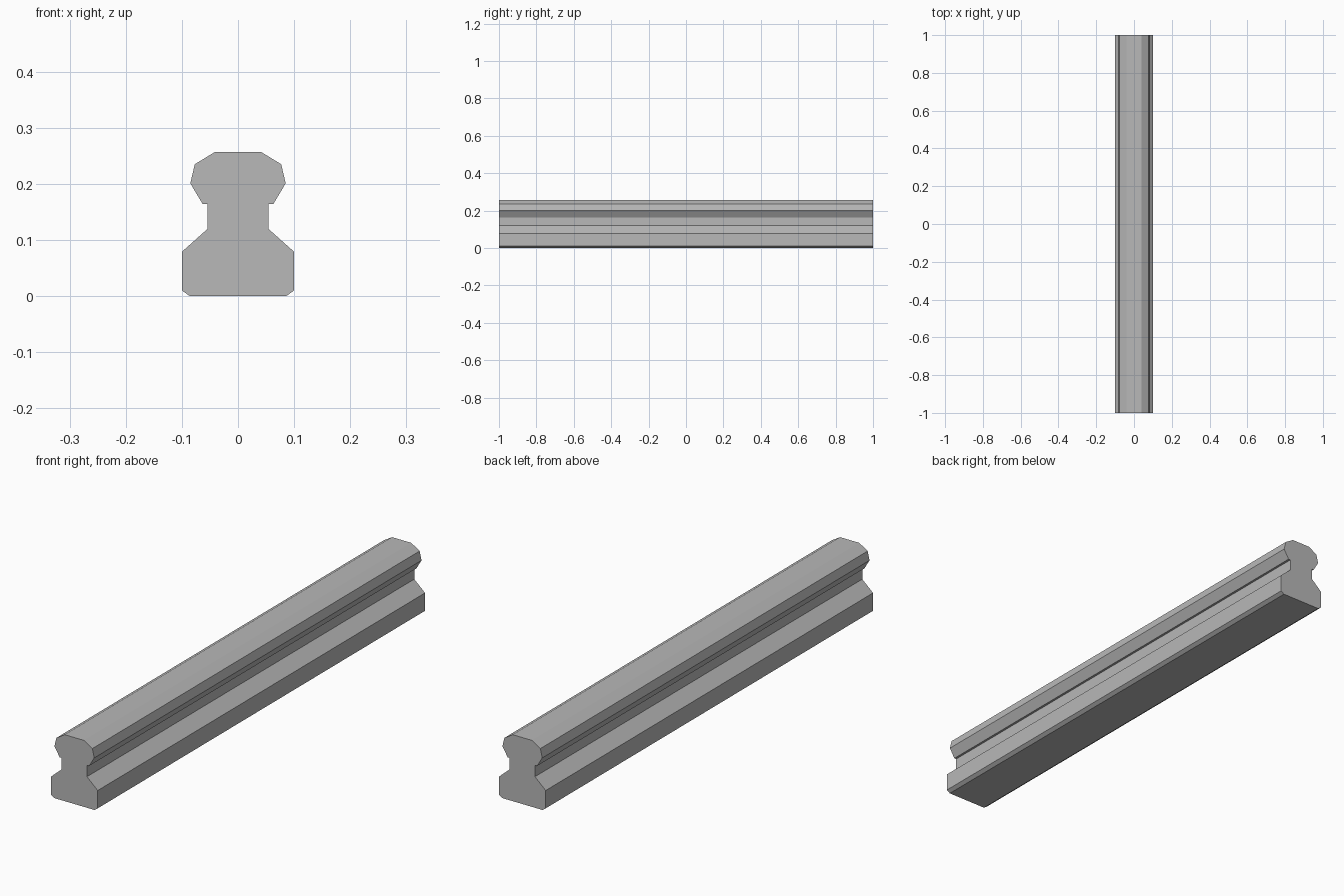
import bpy
import bmesh

cube = bpy.data.objects.get("Cube")
if cube:
    bpy.data.objects.remove(cube, do_unlink=True)

# Single grey finish
steel = bpy.data.materials.new("steel_grey")
steel.use_nodes = True
color = (0.48, 0.48, 0.48, 1)
steel.diffuse_color = color
steel.node_tree.nodes["Principled BSDF"].inputs["Base Color"].default_value = color

# Half cross-section, from the foot up to the crown
half_profile = [
    (0.086, 0), (0.1, 0.01), (0.1, 0.079),          # foot
    (0.054, 0.12), (0.054, 0.164),                  # web
    (0.063, 0.164), (0.085, 0.201),                 # head underside
    (0.077, 0.235), (0.041, 0.257),                 # crown
]
profile = half_profile + [(-x, z) for x, z in reversed(half_profile)]

# Extrude the mirrored section along the length
bm = bmesh.new()
front = bm.faces.new([bm.verts.new((x, -1, z)) for x, z in profile])
extruded = bmesh.ops.extrude_face_region(bm, geom=[front], use_keep_orig=True)
back_verts = [g for g in extruded["geom"] if isinstance(g, bmesh.types.BMVert)]
bmesh.ops.translate(bm, verts=back_verts, vec=(0, 2, 0))
bmesh.ops.recalc_face_normals(bm, faces=bm.faces)

mesh = bpy.data.meshes.new("guide_rail")
bm.to_mesh(mesh)
bm.free()
mesh.materials.append(steel)
rail = bpy.data.objects.new("guide_rail", mesh)
bpy.context.collection.objects.link(rail)
